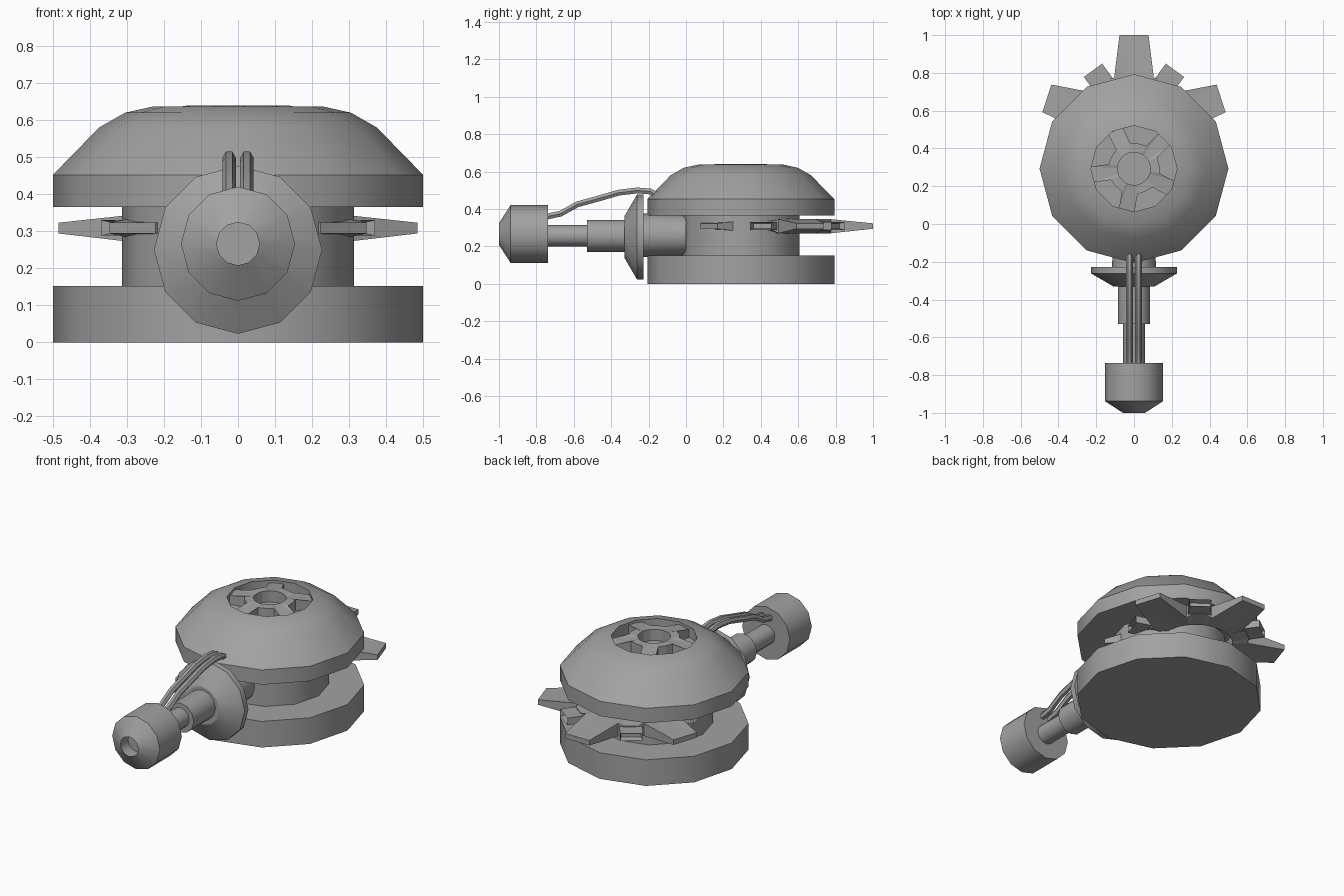
import bpy, bmesh, math
from mathutils import Vector

if "Cube" in bpy.data.objects:
    bpy.data.objects.remove(bpy.data.objects["Cube"])

grey = bpy.data.materials.new("grey metal")
grey.diffuse_color = (0.36, 0.36, 0.36, 1)
grey.use_nodes = True
grey.node_tree.nodes["Principled BSDF"].inputs["Base Color"].default_value = grey.diffuse_color
CY = 0.293                       # body axis
GZ = 0.262                       # barrel axis height


def finish(name, bm, smooth=True):
    bmesh.ops.recalc_face_normals(bm, faces=bm.faces)
    me = bpy.data.meshes.new(name)
    bm.to_mesh(me)
    bm.free()
    me.materials.append(grey)
    ob = bpy.data.objects.new(name, me)
    bpy.context.collection.objects.link(ob)
    if smooth:
        bpy.ops.object.select_all(action='DESELECT')
        ob.select_set(True)
        bpy.context.view_layer.objects.active = ob
        bpy.ops.object.shade_smooth_by_angle(angle=math.radians(31))
    return ob


def lathe(name, profile, place, n=12):
    """Spin (radius, height) points; place maps local x, y, h to the world."""
    bm = bmesh.new()
    rings = []
    for r, h in profile:
        k = n if r > 0 else 1
        rings.append([bm.verts.new(place(r * math.cos(math.tau * i / n),
                                         r * math.sin(math.tau * i / n), h)) for i in range(k)])
    for a, b in zip(rings, rings[1:]):
        for i in range(n):
            j = (i + 1) % n
            quad = [a[i % len(a)], a[j % len(a)], b[j % len(b)], b[i % len(b)]]
            bm.faces.new(list(dict.fromkeys(quad)))
    return finish(name, bm)


def upright(x, y, h):
    return (x, CY + y, h)


def along_barrel(z):
    return lambda x, y, h: (x, h, z + y)


def star(name, sector, center, turn, inner, smooth=False):
    """Five-fold ring; sector = (radial, sideways, z_low, z_high, arm offset in degrees)."""
    bm = bmesh.new()
    lo, hi, ilo, ihi = [], [], [], []
    for k in range(5):
        for d, s, z0, z1, off in sector:
            a = math.radians(turn + 72 * k + off)
            p = Vector((d * math.cos(a) - s * math.sin(a), d * math.sin(a) + s * math.cos(a), 0))
            q = p.normalized() * inner
            c = Vector((center[0], center[1], 0))
            for dst, v, z in ((lo, p, z0), (hi, p, z1), (ilo, q, sector[0][2]), (ihi, q, sector[0][3])):
                dst.append(bm.verts.new(c + v + Vector((0, 0, z))))
    n = len(lo)
    for i in range(n):
        j = (i + 1) % n
        for a, b in ((lo, hi), (hi, ihi), (ihi, ilo), (ilo, lo)):
            bm.faces.new((a[i], a[j], b[j], b[i]))
    return finish(name, bm, smooth)


# Body: base, core and dome with a recessed top
lathe("base", [(0, 0), (0.5, 0), (0.5, 0.152), (0, 0.152)], upright)
lathe("core", [(0, 0.14), (0.313, 0.14), (0.313, 0.38), (0, 0.38)], upright)
lathe("dome", [(0, 0.366), (0.5, 0.366), (0.5, 0.452), (0.375, 0.58), (0.305, 0.62),
               (0.228, 0.637), (0.228, 0.575), (0, 0.575)], upright)

# Five-armed wheel set in the dome recess
star("top_wheel", [(0.13, -0.042, 0.575, 0.64, 0), (0.226, -0.042, 0.575, 0.622, 0),
                   (0.226, 0.042, 0.575, 0.622, 0), (0.13, 0.042, 0.575, 0.64, 0),
                   (0.135, 0, 0.575, 0.64, 36)], (0, CY), -100, 0.087)

# Finned ring between the base and the dome
RC = 0.515
star("fin_ring", [(0.26, -0.105, 0.27, 0.345, 0), (0.485, -0.077, 0.294, 0.323, 0),
                  (0.485, 0.077, 0.294, 0.323, 0), (0.26, 0.105, 0.27, 0.345, 0),
                  (0.285, -0.04, 0.285, 0.335, 36), (0.285, 0.04, 0.285, 0.335, 36)],
     (0, RC), 90, 0.2)

# Clamps between the fins, each with a recessed outer face
for k in range(5):
    a = math.radians(54 + 72 * k)
    u, v = Vector((math.cos(a), math.sin(a), 0)), Vector((-math.sin(a), math.cos(a), 0))
    bm = bmesh.new()
    bmesh.ops.create_cube(bm, size=1)
    for vert in bm.verts:
        x, y, z = vert.co
        vert.co = Vector((0, RC, 0.309)) + u * (0.315 + 0.108 * x) + v * 0.12 * y + Vector((0, 0, 0.042 * z))
    bm.normal_update()
    outer = max(bm.faces, key=lambda f: f.calc_center_median().dot(u))
    bmesh.ops.inset_region(bm, faces=[outer], thickness=0.01)
    bmesh.ops.translate(bm, verts=outer.verts, vec=-u * 0.03)
    finish("ring_clamp", bm, False)

# Gun: mount, shield, sleeve, rod and muzzle
lathe("barrel_mount", [(0, 0.0), (0.107, 0.0), (0.117, -0.24), (0, -0.24)], along_barrel(0.26))
lathe("barrel_shield", [(0, -0.228), (0.227, -0.228), (0.227, -0.262), (0.11, -0.33), (0, -0.33)],
      along_barrel(0.25))
lathe("barrel_sleeve", [(0, -0.3), (0.086, -0.3), (0.086, -0.53), (0, -0.53)], along_barrel(0.256))
lathe("barrel_rod", [(0, -0.5), (0.057, -0.5), (0.057, -0.75), (0, -0.75)], along_barrel(0.257))
lathe("muzzle", [(0, -0.737), (0.154, -0.737), (0.154, -0.938), (0.058, -1.0),
                 (0.058, -0.93), (0, -0.93)], along_barrel(0.266))

# Twin cables from muzzle to dome
path = [(-0.74, 0.36), (-0.67, 0.375), (-0.58, 0.425), (-0.47, 0.455), (-0.36, 0.487),
        (-0.26, 0.499), (-0.19, 0.493), (-0.14, 0.465)]
for side in (-1, 1):
    bm = bmesh.new()
    rings = []
    for i, (y, z) in enumerate(path):
        p0, p1 = path[max(i - 1, 0)], path[min(i + 1, len(path) - 1)]
        t = Vector((0, p1[0] - p0[0], p1[1] - p0[1])).normalized()
        up = Vector((0, -t.z, t.y))
        rings.append([bm.verts.new(Vector((side * 0.024, y, z)) + 0.018 * (
            Vector((1, 0, 0)) * math.cos(math.tau * k / 6) + up * math.sin(math.tau * k / 6)))
            for k in range(6)])
    for a, b in zip(rings, rings[1:]):
        for k in range(6):
            bm.faces.new((a[k], a[(k + 1) % 6], b[(k + 1) % 6], b[k]))
    bm.faces.new(rings[0])
    bm.faces.new(rings[-1])
    finish("cable", bm)
